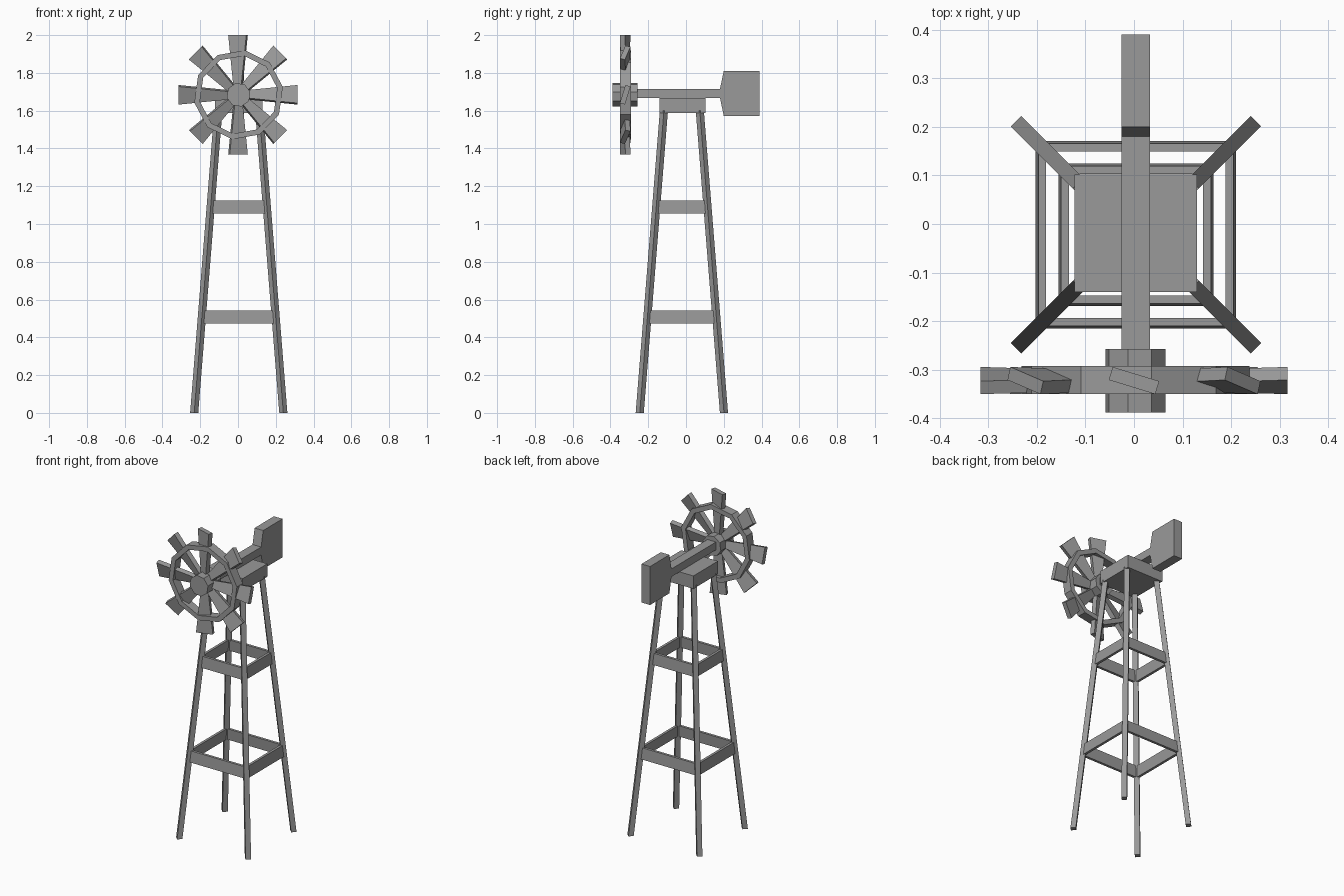
import bpy, bmesh
from math import cos, sin, pi, radians
from mathutils import Vector, Matrix

if "Cube" in bpy.data.objects:
    bpy.data.objects.remove(bpy.data.objects["Cube"], do_unlink=True)

grey = bpy.data.materials.new("weathered_grey")
grey.use_nodes = True
GREY = (0.32, 0.32, 0.32, 1)
grey.diffuse_color = GREY
grey.node_tree.nodes["Principled BSDF"].inputs["Base Color"].default_value = GREY


def loft(name, start, end, closed=False):
    """Solid between two matching outlines, capped at both ends."""
    bm = bmesh.new()
    a = [bm.verts.new(p) for p in start]
    b = [bm.verts.new(p) for p in end]
    n = len(a)
    for i in range(n):
        j = (i + 1) % n
        bm.faces.new((a[i], a[j], b[j], b[i]))
    bm.faces.new(a[::-1])
    bm.faces.new(b)
    return finish(name, bm)


def finish(name, bm):
    bmesh.ops.recalc_face_normals(bm, faces=bm.faces)
    mesh = bpy.data.meshes.new(name)
    bm.to_mesh(mesh)
    bm.free()
    mesh.materials.append(grey)
    obj = bpy.data.objects.new(name, mesh)
    bpy.context.collection.objects.link(obj)
    return obj


def box(name, x, y, z):
    def outline(h):
        return [(x[0], y[0], h), (x[1], y[0], h), (x[1], y[1], h), (x[0], y[1], h)]
    return loft(name, outline(z[0]), outline(z[1]))


# Tower: four splayed legs around a shared centre line
CX, CY, SLOPE = 0.004, -0.022, 0.08
TOP = 1.6


def leg_centre(sx, sy, z):
    return Vector((CX + sx * (0.236 - SLOPE * z), CY + sy * (0.223 - SLOPE * z), z))


def diamond(c, r=0.0215):
    return [c + Vector((r * cos(k * pi / 2), r * sin(k * pi / 2), 0)) for k in range(4)]


corners = [(-1, -1), (1, -1), (1, 1), (-1, 1)]
for (sx, sy), label in zip(corners, ("front_right", "front_left", "back_left", "back_right")):
    loft(label + "_leg", diamond(leg_centre(sx, sy, 0)), diamond(leg_centre(sx, sy, TOP)))

# Two levels of leaning crossbars
for level, low, high in (("lower", 0.473, 0.543), ("upper", 1.055, 1.125)):
    for i, side in enumerate(("front", "left", "back", "right")):
        ends = []
        p, q = corners[i], corners[(i + 1) % 4]
        out = Vector(((p[0] + q[0]) / 2, (p[1] + q[1]) / 2, 0)) * 0.008
        for c in (p, q):
            lo, hi = leg_centre(*c, low), leg_centre(*c, high)
            ends.append([lo - out, lo + out, hi + out, hi - out])
        loft(f"{level}_{side}_crossbar", *ends)

# Platform, shaft and tail vane
box("platform", (-0.122, 0.13), (-0.14, 0.102), (1.588, 1.668))
SHAFT = (-0.026, 0.033)
box("shaft", SHAFT, (-0.27, 0.19), (1.667, 1.716))
vane = [(0.18, 1.667), (0.2, 1.572), (0.39, 1.572), (0.39, 1.811), (0.2, 1.811), (0.18, 1.716)]
loft("tail_vane", *[[(x, y, z) for y, z in vane] for x in SHAFT])

# Wheel: hub, rim and eight pitched blades
WX, WY, WZ = 0.003, -0.322, 1.684


def circle(r, y, sides, turn):
    return [(WX + r * cos(turn + 2 * pi * k / sides), y, WZ + r * sin(turn + 2 * pi * k / sides))
            for k in range(sides)]


loft("hub", circle(0.064, -0.388, 8, radians(14)), circle(0.064, -0.257, 8, radians(14)))

bm = bmesh.new()
loops = [[bm.verts.new(p) for p in circle(r, y, 10, radians(82))]
         for r, y in ((0.208, -0.35), (0.238, -0.35), (0.238, -0.292), (0.208, -0.292))]
for a, b in zip(loops, loops[1:] + loops[:1]):
    for i in range(10):
        j = (i + 1) % 10
        bm.faces.new((a[i], a[j], b[j], b[i]))
finish("wheel_rim", bm)

across = Vector((cos(radians(17)), -sin(radians(17)), 0))
through = Vector((sin(radians(17)), cos(radians(17)), 0)) * 0.014


def blade_end(radius, half):
    c, w = Vector((0, 0, radius)), across * half
    return [c - w - through, c + w - through, c + w + through, c - w + through]


for k in range(8):
    blade = loft(f"blade_{k + 1}", blade_end(0.04, 0.021), blade_end(0.316, 0.05))
    blade.data.transform(Matrix.Translation((WX - 0.003, WY, WZ)) @ Matrix.Rotation(k * pi / 4, 4, "Y"))
